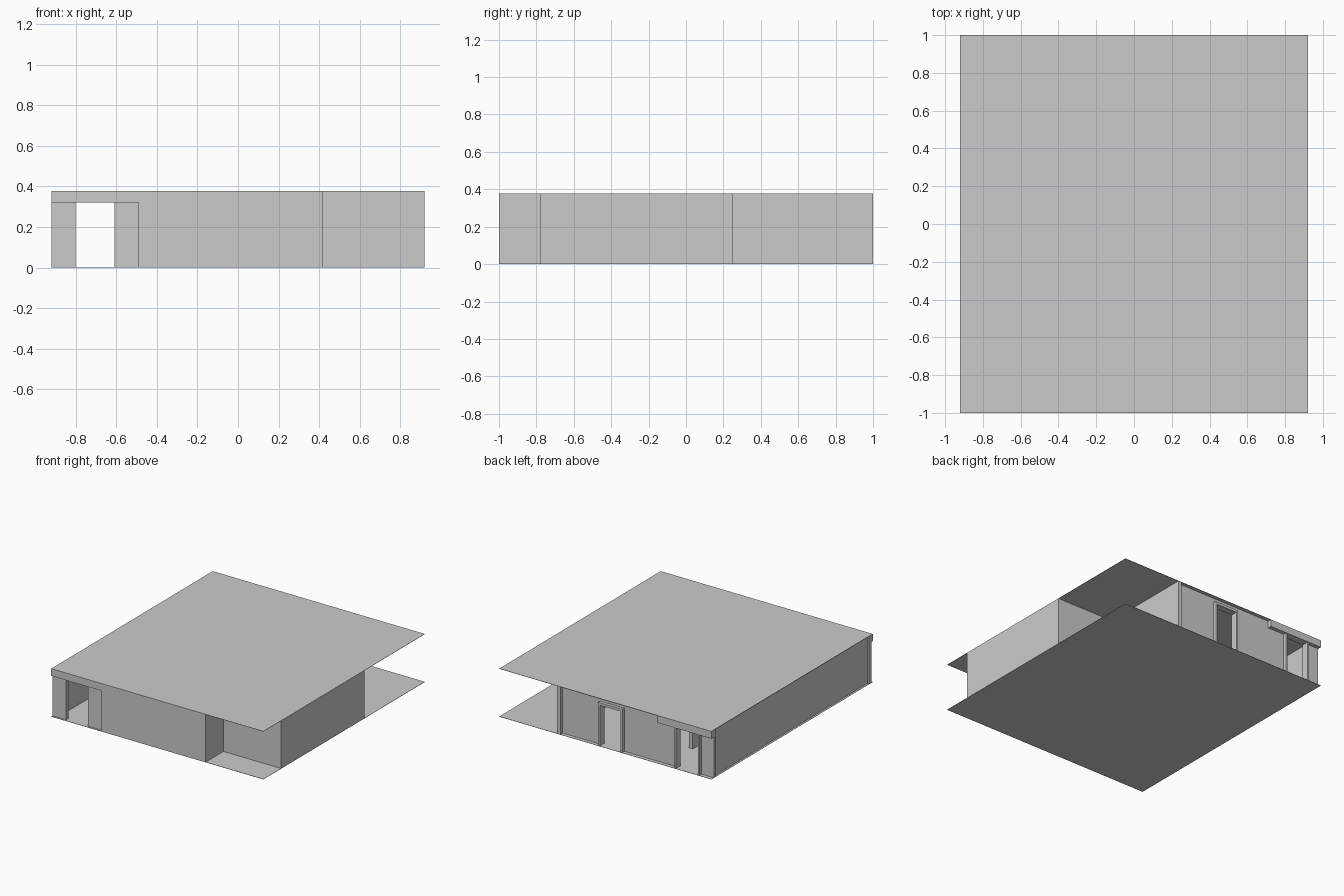
import bpy
import bmesh

cube = bpy.data.objects.get("Cube")
if cube:
    bpy.data.objects.remove(cube, do_unlink=True)

W, D, H, DOOR = 0.92, 1.0, 0.375, 0.32   # half width, half depth, height, door height
T = 0.03                                 # wall thickness

grey = bpy.data.materials.new("light_grey")
grey.use_nodes = True
grey.diffuse_color = (0.6, 0.6, 0.6, 1)
grey.node_tree.nodes["Principled BSDF"].inputs["Base Color"].default_value = (0.6, 0.6, 0.6, 1)


def block(name, x, y, z=(0, H)):
    """Box spanning the given x, y and z ranges."""
    bm = bmesh.new()
    bmesh.ops.create_cube(bm, size=1)
    for v in bm.verts:
        v.co = [r[0] if c < 0 else r[1] for c, r in zip(v.co, (x, y, z))]
    mesh = bpy.data.meshes.new(name)
    bm.to_mesh(mesh)
    bm.free()
    mesh.materials.append(grey)
    obj = bpy.data.objects.new(name, mesh)
    bpy.context.collection.objects.link(obj)
    return obj


# Floor and ceiling sheets
block("floor", (-W, W), (-D, D), (0, 0.002))
block("ceiling", (-W, W), (-D, D), (H, H + 0.002))

# Main front wall, with its upper corner stepping over the entrance
block("front_wall", (-0.49, 0.42), (-D, -D + T))
block("front_wall_step", (-0.52, -0.49), (-D, -D + T), (DOOR, H))

# Recessed entrance with header
for name, x in (("right", (-W, -0.80)), ("left", (-0.61, -0.49))):
    block("entrance_wall_" + name, x, (-0.985, -0.955), (0, DOOR))
block("entrance_header", (-W, -0.52), (-D, -0.955), (DOOR, H))

# Front porch recess, left side room and back porch recess
block("front_porch_side", (0.42 - T, 0.42), (-D, -0.78))
block("front_porch_back", (0.42 - T, W), (-0.78, -0.78 + T))
block("left_wall", (W - T, W), (-0.78, 0.25))
block("back_porch_front", (0.42 - T, W), (0.25 - T, 0.25))
block("back_porch_side", (0.42 - T, 0.42), (0.25, D))

# Long plain wall, set in slightly from the floor edge
block("right_wall", (-0.905, -0.905 + T), (-0.955, 0.97))

# Back wall pieces between the two doorways
doors = ((-0.80, -0.61), (-0.13, 0.05))
edges = [-W] + [e for d in doors for e in d] + [0.42]
for i in range(0, len(edges), 2):
    block(f"back_wall_{i // 2}", (edges[i], edges[i + 1]), (0.94, 0.97))
for i, (a, b) in enumerate(doors):
    block(f"back_door_lintel_{i}", (a, b), (0.94, 0.97), (DOOR, H))
    block(f"back_door_frame_top_{i}", (a - 0.015, b + 0.015), (0.94, 0.995), (DOOR, DOOR + 0.02))
    for side, x in (("right", a - 0.015), ("left", b)):
        block(f"back_door_post_{side}_{i}", (x, x + 0.015), (0.94, 0.995), (0, DOOR))
block("back_fascia", (-W, -0.45), (0.97, D), (DOOR, H))

# Inner hallway partition with a side doorway
block("partition_front", (-0.52, -0.49), (-0.97, 0.66))
block("partition_back", (-0.52, -0.49), (0.81, 0.94))
block("partition_lintel", (-0.52, -0.49), (0.66, 0.81), (DOOR, H))
